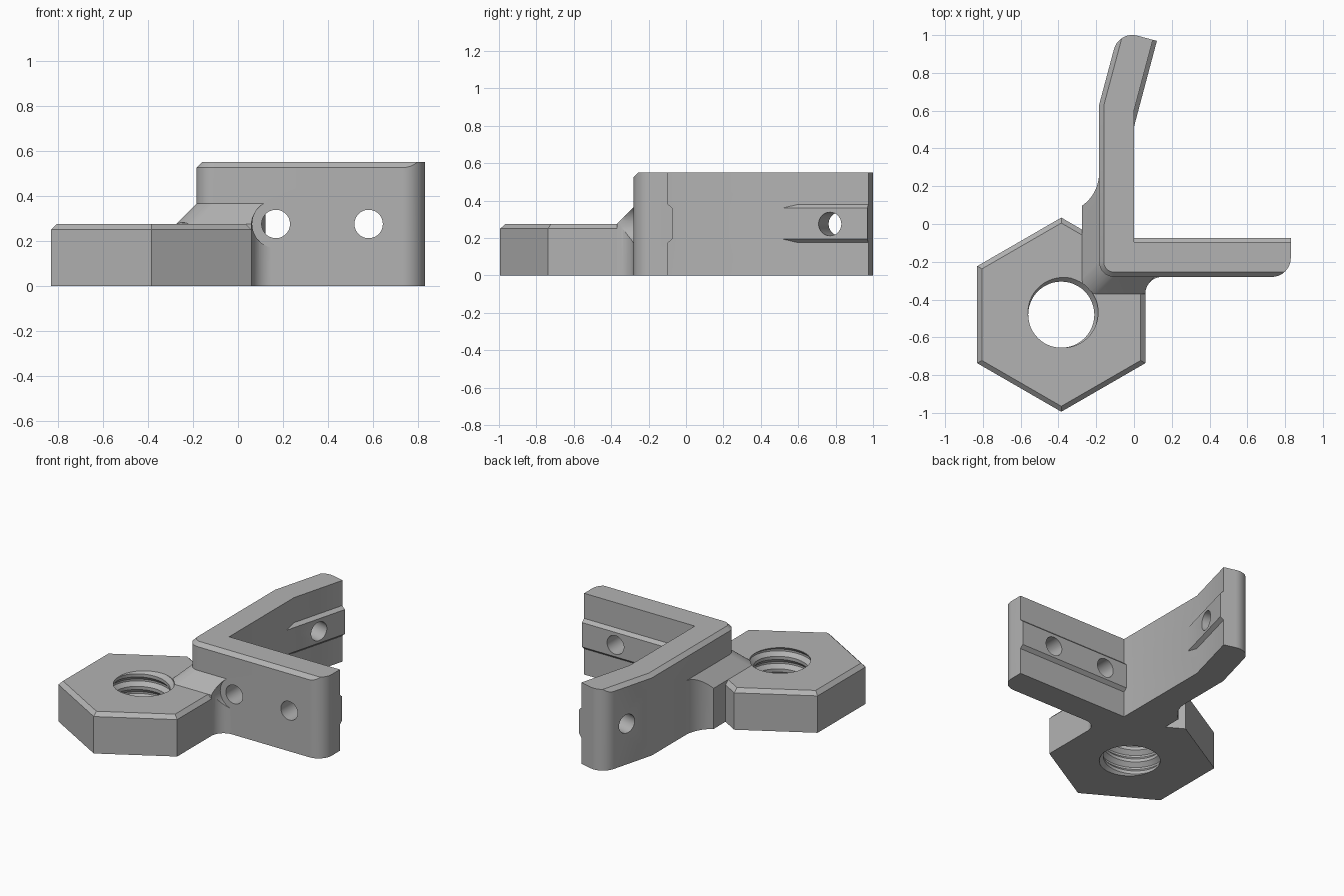
import bpy, bmesh, math
from mathutils import Vector

if "Cube" in bpy.data.objects:
    bpy.data.objects.remove(bpy.data.objects["Cube"])

GREY = bpy.data.materials.new("plain grey")
GREY.diffuse_color = (0.45, 0.45, 0.45, 1)
GREY.use_nodes = True
GREY.node_tree.nodes["Principled BSDF"].inputs["Base Color"].default_value = GREY.diffuse_color


def unit(deg):
    return Vector((math.cos(math.radians(deg)), math.sin(math.radians(deg))))


def arc(cx, cy, r, a0, a1, n=14):
    return [Vector((cx, cy)) + r * unit(a0 + (a1 - a0) * i / n) for i in range(n + 1)]


def finish(name, bm):
    bmesh.ops.recalc_face_normals(bm, faces=bm.faces)
    me = bpy.data.meshes.new(name)
    bm.to_mesh(me)
    bm.free()
    me.materials.append(GREY)
    ob = bpy.data.objects.new(name, me)
    bpy.context.collection.objects.link(ob)
    return ob


def loft(name, rings):
    """Closed solid through equal-length rings of 3D points."""
    bm = bmesh.new()
    rows = [[bm.verts.new(p) for p in ring] for ring in rings]
    n = len(rows[0])
    for a, b in zip(rows, rows[1:]):
        for i in range(n):
            bm.faces.new((a[i], a[(i + 1) % n], b[(i + 1) % n], b[i]))
    bm.faces.new(rows[0])
    bm.faces.new(rows[-1])
    return finish(name, bm)


def stack(name, levels):
    return loft(name, [[(p[0], p[1], z) for p in pts] for pts, z in levels])


def rod(name, start, end, r, n=48):
    s, e = Vector(start), Vector(end)
    u = (e - s).normalized().cross(Vector((0, 0, 1)))
    ring = [r * (u * unit(360 * i / n).x + Vector((0, 0, 1)) * unit(360 * i / n).y) for i in range(n)]
    return loft(name, [[s + p for p in ring], [e + p for p in ring]])


def combine(body, tool, op):
    m = body.modifiers.new("join", 'BOOLEAN')
    m.operation, m.object, m.solver = op, tool, 'EXACT'
    bpy.context.view_layer.objects.active = body
    bpy.ops.object.modifier_apply(modifier=m.name)
    bpy.data.objects.remove(tool)


# Angled wall bracket, outer top edge chamfered by inset d
ALONG, OUT = unit(75), unit(-15)


def wall_plan(d):
    tip = Vector((-0.08, 1.023)) + OUT * d
    return [(0.83, -0.28 + d), (0.83, -0.095), (0, -0.095), (0, 0.6), (0.1, 0.975), tip,
            (-0.185 + d, 0.63 - 0.13 * d)] + arc(-0.105, -0.2, 0.08 - d, 180, 270)


bracket = stack("mounting_bracket", [(wall_plan(0), 0), (wall_plan(0), 0.525), (wall_plan(0.025), 0.55)])

# Rounded outer corners at both wall ends
for cx, cy, a in ((0.73, -0.18, -90), (-0.009, 0.9005, 75)):
    c, r = Vector((cx, cy)), 0.1
    u, v = unit(a) * 0.15, unit(a + 90) * 0.15
    plan = arc(cx, cy, r, a, a + 90) + [c + v, c + u + v, c + u]
    combine(bracket, stack("corner_cutter", [(plan, -0.1), (plan, 0.7)]), 'DIFFERENCE')

# Locating ribs on the inner faces
RIB = [(-0.03, .175), (0, .175), (.022, .195), (.022, .36), (0, .38), (-0.03, .38)]
for p0, p1, n in ((Vector((-0.05, -0.095)), Vector((0.83, -0.095)), Vector((0, 1))),
                  (Vector((0, 0.6)) - ALONG * 0.12, Vector((0.1, 0.975)), OUT)):
    rib = loft("rib", [[(*(p + n * d), z) for d, z in RIB] for p in (p0, p1)])
    combine(bracket, rib, 'UNION')

# Hexagonal flange with chamfered top
HX, HY = -0.385, -0.48


def hex_plan(apothem):
    return [Vector((HX, HY)) + unit(30 + 60 * i) * apothem / math.cos(math.pi / 6) for i in range(6)]


flange = stack("hex_flange", [(hex_plan(0.445), 0), (hex_plan(0.445), 0.25), (hex_plan(0.42), 0.275)])

# Sloped gusset, blended sideways into the walls
side = (arc(-0.395, 0.269, 0.21, 0, -60) + [(-0.35, 0.054), (-0.35, -0.45), (0.06, -0.45)]
        + arc(0.15, -0.37, 0.09, 180, 90) + [(0.15, -0.2), (-0.1, -0.2), (-0.1, 0.269)])
gusset = stack("gusset", [(side, 0), (side, 0.5)])


def slope_plan(o):
    return ([(-0.02, 0.3), (-0.185 - o, 0.3)] + arc(-0.105 - o, -0.2 - o, 0.08, 180, 270)
            + [(0.2, -0.28 - o), (0.2, -0.2), (-0.02, -0.2)])


slope = stack("slope", [(slope_plan(0.09), -0.1), (slope_plan(0.09), 0.275), (slope_plan(-0.04), 0.405)])
combine(gusset, slope, 'INTERSECT')
combine(flange, gusset, 'UNION')
combine(bracket, flange, 'UNION')

# Screw head clearance and screw holes
combine(bracket, rod("head_cutter", (0.17, -0.7, 0.275), (0.17, -0.28, 0.275), 0.107), 'DIFFERENCE')
for x in (0.168, 0.58):
    combine(bracket, rod("hole_cutter", (x, -0.5, 0.275), (x, 0.05, 0.275), 0.063), 'DIFFERENCE')
mid = Vector((0.066, 0.77))
combine(bracket, rod("hole_cutter", (*(mid - OUT * 0.4), 0.275), (*(mid + OUT * 0.2), 0.275), 0.063), 'DIFFERENCE')

# Helical thread cutter through the flange
N, PITCH, TURNS = 48, 0.085, 6
PROFILE = [(0, 0.175), (0.25, 0.175), (0.55, 0.2), (0.7, 0.2)]
K = len(PROFILE)
bm = bmesh.new()
grid = []
for i in range(N):
    col = []
    for j in range(K * TURNS + 1 + (K if i == 0 else 0)):
        f, r = PROFILE[j % K]
        p = Vector((HX, HY)) + unit(360 * i / N) * r
        col.append(bm.verts.new((p.x, p.y, -0.13 + PITCH * (j // K + f + i / N))))
    grid.append(col)
for i in range(N):
    nxt, s = (grid[i + 1], 0) if i < N - 1 else (grid[0], K)
    for j in range(K * TURNS):
        bm.faces.new((grid[i][j], nxt[j + s], nxt[j + 1 + s], grid[i][j + 1]))
# Close both ends with fans
for z, j in ((-0.2, 0), (0.6, K * TURNS)):
    hub = bm.verts.new((HX, HY, z))
    loop = [col[j] for col in grid] + [grid[0][j + k] for k in range(K, 0, -1)]
    for a, b in zip(loop, loop[1:] + loop[:1]):
        bm.faces.new((hub, a, b))
combine(bracket, finish("thread_cutter", bm), 'DIFFERENCE')

# Smooth curved surfaces, keep edges sharp
bpy.ops.object.select_all(action='DESELECT')
bracket.select_set(True)
bpy.context.view_layer.objects.active = bracket
bpy.ops.object.shade_smooth_by_angle(angle=math.radians(25))
